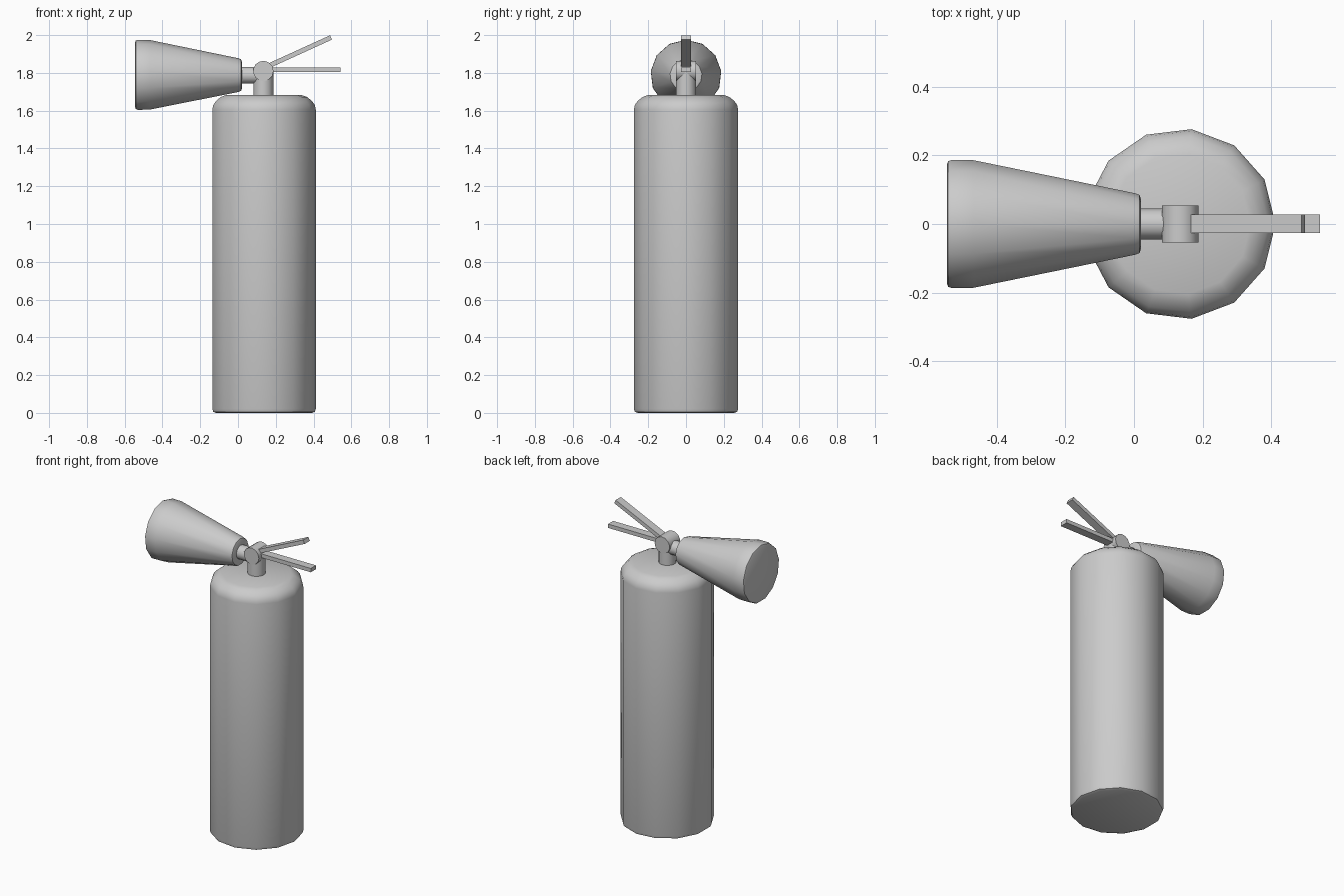
import bpy, bmesh
from math import sin, cos, pi, radians

if "Cube" in bpy.data.objects:
    bpy.data.objects.remove(bpy.data.objects["Cube"])

SIDES = 13
CX = 0.134      # axis of the tank
HORN_Z = 1.787  # axis of the horn


def finish(ob, angle=40):
    bpy.ops.object.select_all(action='DESELECT')
    ob.select_set(True)
    bpy.context.view_layer.objects.active = ob
    bpy.ops.object.shade_smooth_by_angle(angle=radians(angle))


def lathe(name, profile, loc, rot=(0, 0, 0)):
    """Spin (radius, height) points about local z, closed at both ends."""
    bm = bmesh.new()
    rings = [[bm.verts.new((r * cos(2 * pi * i / SIDES), r * sin(2 * pi * i / SIDES), h))
              for i in range(SIDES)] for r, h in profile]
    for a, b in zip(rings, rings[1:]):
        for i in range(SIDES):
            j = (i + 1) % SIDES
            bm.faces.new((a[i], a[j], b[j], b[i]))
    bm.faces.new(rings[0][::-1])
    bm.faces.new(rings[-1])
    bmesh.ops.recalc_face_normals(bm, faces=bm.faces)
    me = bpy.data.meshes.new(name)
    bm.to_mesh(me)
    bm.free()
    ob = bpy.data.objects.new(name, me)
    bpy.context.collection.objects.link(ob)
    ob.location, ob.rotation_euler = loc, rot
    finish(ob)
    return ob


def bar(name, size, loc, tilt=0):
    bpy.ops.mesh.primitive_cube_add(size=1, location=loc, rotation=(0, -radians(tilt), 0))
    ob = bpy.context.object
    ob.name = name
    ob.scale = size
    bpy.ops.object.transform_apply(location=False, rotation=False, scale=True)
    return ob


# Tank with a softened base and rounded shoulder
lathe("tank", [(0.258, 0), (0.273, 0.006), (0.278, 0.022), (0.278, 1.605),
               (0.273, 1.63), (0.257, 1.652), (0.232, 1.672), (0.205, 1.682)], (CX, 0, 0))

# Valve: upright neck and cross barrel
lathe("valve_neck", [(0.053, 0), (0.053, 0.14)], (CX, 0, 1.67))
lathe("valve_barrel", [(0.054, -0.054), (0.054, 0.054)], (CX, 0, 1.81), (pi / 2, 0, 0))

# Outlet pipe and discharge horn, pointing to -x
lathe("outlet_pipe", [(0.045, 0), (0.045, 0.12)], (0.12, 0, HORN_Z), (0, -pi / 2, 0))
lathe("horn", [(0.074, 0), (0.085, 0.004), (0.09, 0.016), (0.187, 0.487),
               (0.188, 0.55), (0.184, 0.561), (0.174, 0.565)],
      (0.02, 0, HORN_Z), (0, -pi / 2, 0))

# Carry handle and raised squeeze lever
lower = bar("carry_handle", (0.39, 0.053, 0.025), (0.347, 0.001, 1.816))
upper = bar("squeeze_lever", (0.355, 0.053, 0.025), (0.331, 0.001, 1.914), 24.5)
